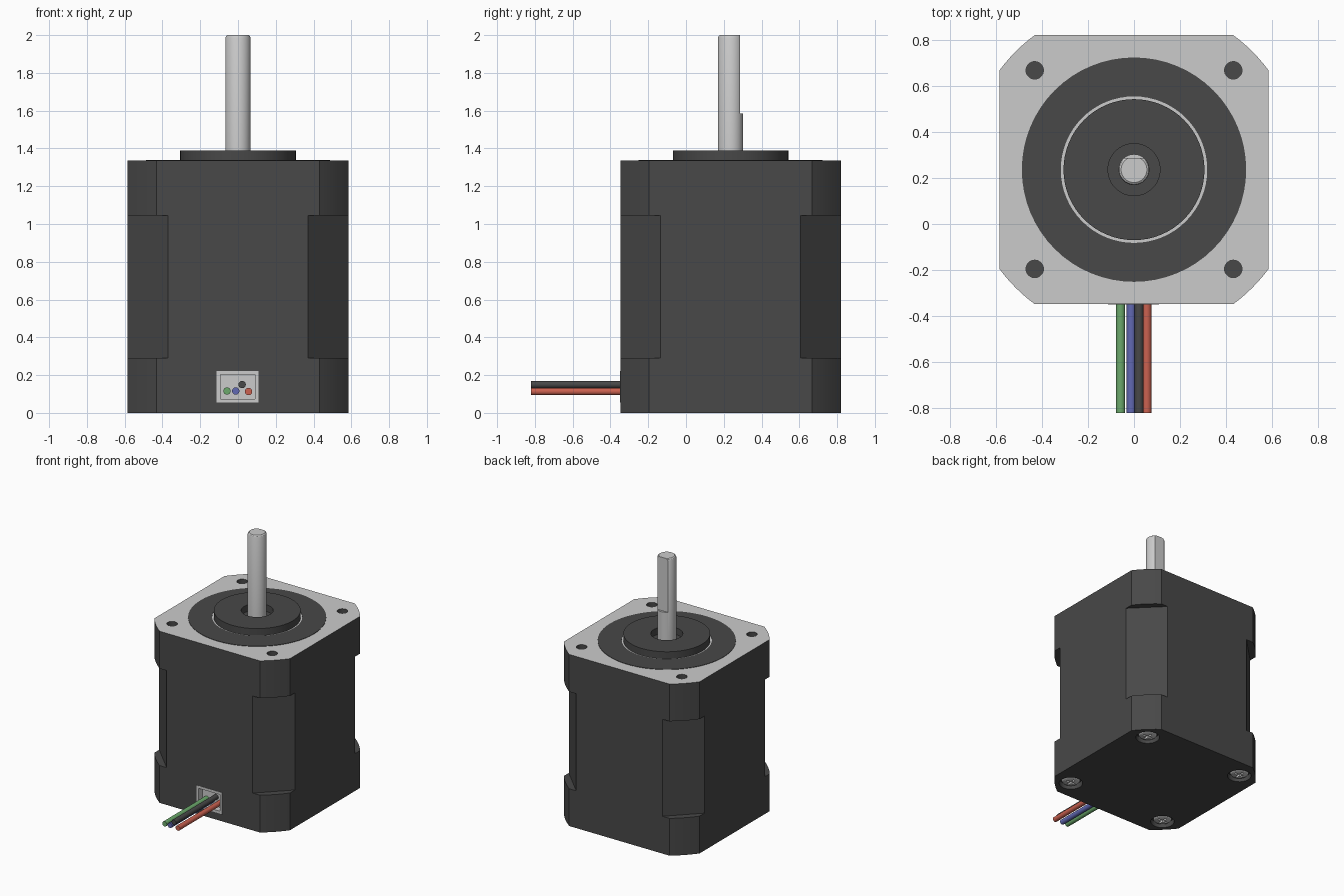
import bpy, bmesh, math
from mathutils import Matrix, Vector

if "Cube" in bpy.data.objects:
    bpy.data.objects.remove(bpy.data.objects["Cube"])

CY = 0.236            # motor axis in y
H = 0.584             # half width of the body
TOP = 1.335           # top of the body
BOLT = 0.431          # bolt offset from the axis
CORNERS = [(sx * BOLT, CY + sy * BOLT) for sx in (-1, 1) for sy in (-1, 1)]


def material(name, r, g, b):
    m = bpy.data.materials.new(name)
    m.diffuse_color = (r, g, b, 1)
    m.use_nodes = True
    m.node_tree.nodes["Principled BSDF"].inputs["Base Color"].default_value = m.diffuse_color
    return m


DARK = material("dark_paint", 0.065, 0.065, 0.065)
RED = material("red", 0.6, 0.12, 0.08)
GREEN = material("green", 0.15, 0.4, 0.15)
BLUE = material("blue", 0.12, 0.14, 0.45)


def finish(bm, name, mat=None):
    bmesh.ops.recalc_face_normals(bm, faces=bm.faces)
    me = bpy.data.meshes.new(name)
    bm.to_mesh(me)
    bm.free()
    ob = bpy.data.objects.new(name, me)
    bpy.context.collection.objects.link(ob)
    if mat:
        me.materials.append(mat)
    return ob


def smooth(ob):
    bpy.ops.object.select_all(action='DESELECT')
    ob.select_set(True)
    bpy.context.view_layer.objects.active = ob
    bpy.ops.object.shade_smooth_by_angle(angle=math.radians(30))
    return ob


def lathe(name, profile, x=0, y=CY, mat=None, steps=64):
    bm = bmesh.new()
    vs = [bm.verts.new((r, 0, z)) for r, z in profile]
    es = [bm.edges.new(p) for p in zip(vs, vs[1:])]
    bmesh.ops.spin(bm, geom=vs + es, axis=(0, 0, 1), cent=(0, 0, 0),
                   angle=2 * math.pi, steps=steps)
    bmesh.ops.remove_doubles(bm, verts=bm.verts, dist=1e-5)
    bmesh.ops.translate(bm, verts=bm.verts, vec=(x, y, 0))
    return finish(bm, name, mat)


def box(name, center, size, turn=0):
    bm = bmesh.new()
    m = (Matrix.Translation(center) @ Matrix.Rotation(turn, 4, 'Z')
         @ Matrix.Diagonal((*size, 1)))
    bmesh.ops.create_cube(bm, size=1, matrix=m)
    return finish(bm, name)


def rod(name, r, z0, z1, x, y, mat=None, steps=32):
    return lathe(name, [(0, z0), (r, z0), (r, z1), (0, z1)], x, y, mat, steps)


def cut(ob, cutters):
    bpy.context.view_layer.objects.active = ob
    for c in cutters:
        mod = ob.modifiers.new("cut", 'BOOLEAN')
        mod.operation, mod.solver, mod.object = 'DIFFERENCE', 'EXACT', c
        bpy.ops.object.modifier_apply(modifier=mod.name)
        bpy.data.objects.remove(c)


# Body: square with rounded-off corners
bm = bmesh.new()
R, a0 = math.hypot(H, BOLT), math.atan2(BOLT, H)
ring = []
for q in range(4):
    for i in range(7):
        a = q * math.pi / 2 + a0 + (math.pi / 2 - 2 * a0) * i / 6
        ring.append(bm.verts.new((R * math.cos(a), CY + R * math.sin(a), 0)))
base = bm.faces.new(ring)
ext = bmesh.ops.extrude_face_region(bm, geom=[base], use_keep_orig=True)["geom"]
bmesh.ops.translate(bm, vec=(0, 0, TOP),
                    verts=[g for g in ext if isinstance(g, bmesh.types.BMVert)])
body = finish(bm, "motor_body", DARK)

# Recessed corners, bolt holes, screw counterbores and connector pocket
CON = Vector((-0.0015, CY - H, 0.139))
cutters = []
for q in range(4):
    a = math.pi / 4 + q * math.pi / 2
    d = 0.675 + 0.1
    cutters.append(box("cutter", (d * math.cos(a), CY + d * math.sin(a), 0.6675),
                       (0.2, 0.6, 0.755), a))
for x, y in CORNERS:
    cutters.append(rod("cutter", 0.038, TOP - 0.14, TOP + 0.1, x, y))
    cutters.append(rod("cutter", 0.085, -0.1, 0.04, x, y))
cutters.append(box("cutter", CON, (0.222, 0.16, 0.167)))
cut(body, cutters)

# Bare metal top face
body.data.materials.clear()
body.data.materials.append(DARK)
body.data.materials.append(None)
for p in body.data.polygons:
    p.material_index = int(p.normal.z > 0.9 and p.center.z > TOP - 0.01)
smooth(body)

# Dark disc on the top face and the raised pilot boss
smooth(lathe("top_disc", [(0.318, TOP - 0.01), (0.318, TOP + 0.003), (0.487, TOP + 0.003),
                          (0.487, TOP - 0.01), (0.318, TOP - 0.01)], mat=DARK))
smooth(lathe("pilot_boss", [(0, TOP - 0.02), (0.306, TOP - 0.02), (0.306, 1.39), (0.113, 1.39),
                            (0.113, TOP + 0.003), (0, TOP + 0.003)], mat=DARK))

# Shaft with a flat on its back
shaft = lathe("shaft", [(0, 1.3), (0.067, 1.3), (0.067, 1.985), (0.063, 1.995),
                        (0.056, 2.0), (0, 2.0)], steps=48)
cut(shaft, [box("cutter", (0, CY + 0.05 + 0.1, 1.585 + 0.25), (0.4, 0.2, 0.5))])
smooth(shaft)

# Cross-head screws underneath
for i, (x, y) in enumerate(CORNERS):
    s = lathe(f"screw_{i + 1}", [(0, 0.004), (0.04, 0.006), (0.058, 0.012), (0.066, 0.022),
                                 (0.066, 0.045), (0, 0.045)], x, y, steps=32)
    cut(s, [box("cutter", (x, y, 0.005), (0.08, 0.016, 0.04), t)
            for t in (0, math.pi / 2)])
    smooth(s)

# Connector socket
bm = bmesh.new()
bmesh.ops.create_cube(bm, size=1, matrix=Matrix.Translation(CON + Vector((0, 0.039, 0)))
                      @ Matrix.Diagonal((0.222, 0.082, 0.167, 1)))
bm.normal_update()
front = min(bm.faces, key=lambda f: f.calc_center_median().y)
bmesh.ops.inset_region(bm, faces=[front], thickness=0.001)
bmesh.ops.inset_region(bm, faces=[front], thickness=0.026)
inner = bmesh.ops.extrude_face_region(bm, geom=[front])["geom"]
bmesh.ops.translate(bm, vec=(0, 0.05, 0),
                    verts=[g for g in inner if isinstance(g, bmesh.types.BMVert)])
if front.is_valid:
    bm.faces.remove(front)
finish(bm, "connector_socket")

# Lead wires
for name, x, z, mat in (("green_wire", -0.058, 0.116, GREEN), ("blue_wire", -0.012, 0.116, BLUE),
                        ("black_wire", 0.022, 0.15, DARK), ("red_wire", 0.056, 0.113, RED)):
    w = rod(name, 0.0195, 0, 0.53, 0, 0, mat, 20)
    w.data.transform(Matrix.Translation((x, -0.82, z)) @ Matrix.Rotation(-math.pi / 2, 4, 'X'))
    smooth(w)
